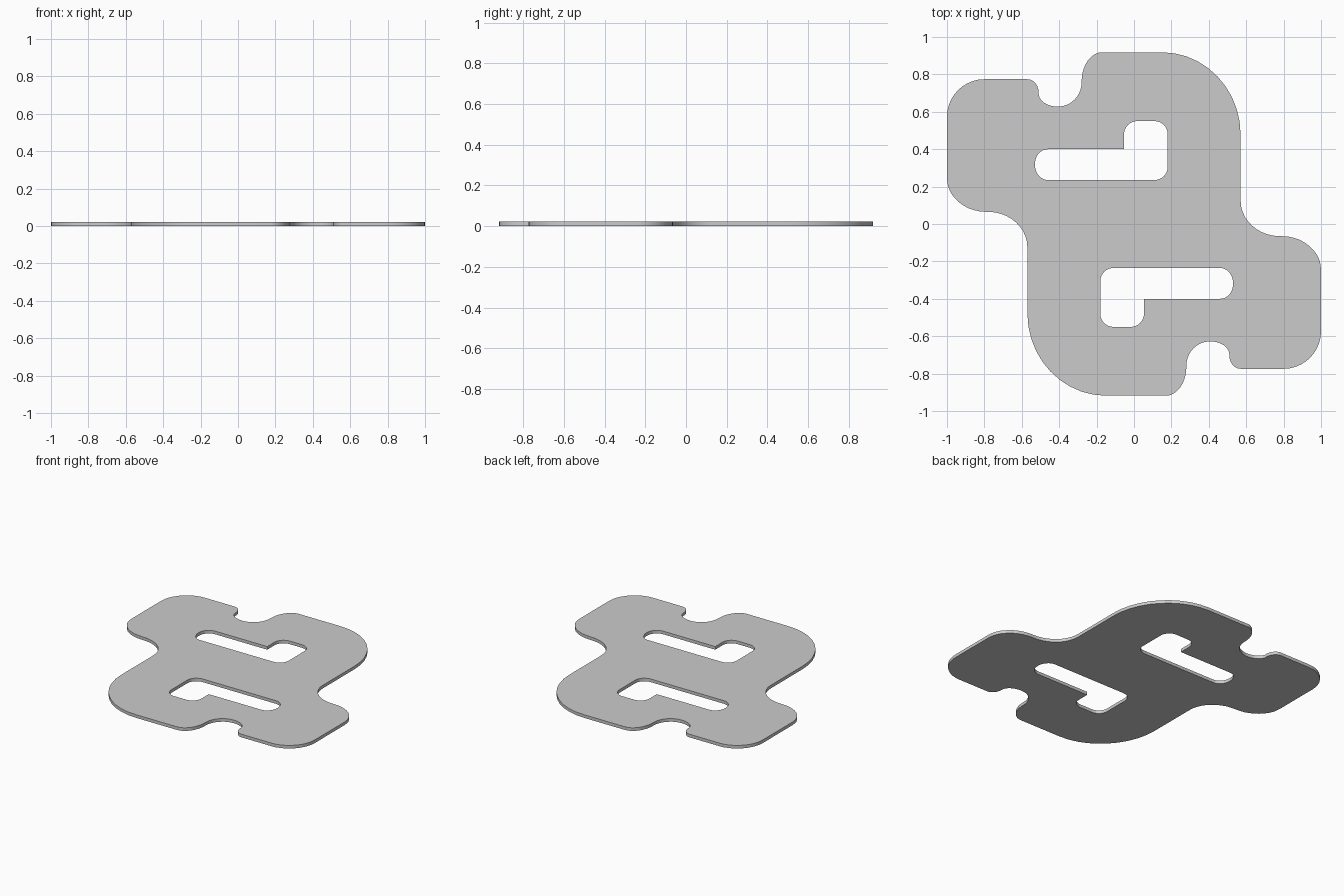
import bpy
import bmesh
from mathutils import Vector

if "Cube" in bpy.data.objects:
    bpy.data.objects.remove(bpy.data.objects["Cube"])

THICK = 0.022


def rounded(corners, steps=10, k=0.55):
    """Corner list (x, y, trim toward previous, trim toward next) -> smooth loop."""
    pts, n = [], len(corners)
    for i, (x, y, a, b) in enumerate(corners):
        c = Vector((x, y))
        if a == 0:
            pts.append(c)
            continue
        p = c + (Vector(corners[i - 1][:2]) - c).normalized() * a
        q = c + (Vector(corners[(i + 1) % n][:2]) - c).normalized() * b
        h1, h2 = p.lerp(c, k), q.lerp(c, k)
        for s in range(steps + 1):
            t = s / steps
            u = 1 - t
            pts.append(p * u**3 + h1 * 3*u*u*t + h2 * 3*u*t*t + q * t**3)
    return pts


def turned(corners):
    return [(-x, -y, a, b) for x, y, a, b in corners]


# Half of the outer outline; the other half is the same turned 180 degrees
half = [
    (-0.57, 0.065, 0.19, 0.21),
    (-1.00, 0.065, 0.21, 0.18),
    (-1.00, 0.774, 0.20, 0.20),
    (-0.51, 0.774, 0.06, 0.07),
    (-0.51, 0.628, 0.07, 0.10),
    (-0.28, 0.628, 0.125, 0.13),
    (-0.28, 0.918, 0.155, 0.11),
    (0.57, 0.918, 0.42, 0.44),
]

# L-shaped slot with one sharp inner corner
slot = [
    (-0.53, 0.235, 0.07, 0.083),
    (-0.53, 0.400, 0.08, 0.07),
    (-0.053, 0.400, 0, 0),
    (-0.053, 0.550, 0.07, 0.07),
    (0.18, 0.550, 0.07, 0.07),
    (0.18, 0.235, 0.07, 0.07),
]

# Filled flat curve with both slots, given thickness
curve = bpy.data.curves.new("plate", 'CURVE')
curve.dimensions = '2D'
curve.fill_mode = 'BOTH'
curve.extrude = THICK / 2
for loop in (half + turned(half), slot, turned(slot)):
    pts = rounded(loop)
    spline = curve.splines.new('POLY')
    spline.points.add(len(pts) - 1)
    for sp, p in zip(spline.points, pts):
        sp.co = (p.x, p.y, THICK / 2, 1)
    spline.use_cyclic_u = True

plate = bpy.data.objects.new("plate", curve)
plate.location.z = THICK / 2
bpy.context.collection.objects.link(plate)
bpy.context.view_layer.objects.active = plate
plate.select_set(True)
bpy.ops.object.convert(target='MESH')

# Weld caps to walls and seat the plate on the ground
plate = bpy.context.object
bm = bmesh.new()
bm.from_mesh(plate.data)
bmesh.ops.remove_doubles(bm, verts=bm.verts, dist=0.0002)
bmesh.ops.recalc_face_normals(bm, faces=bm.faces)
low = min(v.co.z for v in bm.verts)
bmesh.ops.translate(bm, verts=bm.verts, vec=(0, 0, -low))
bm.to_mesh(plate.data)
bm.free()
plate.location.z = 0
bpy.ops.object.shade_smooth_by_angle()
